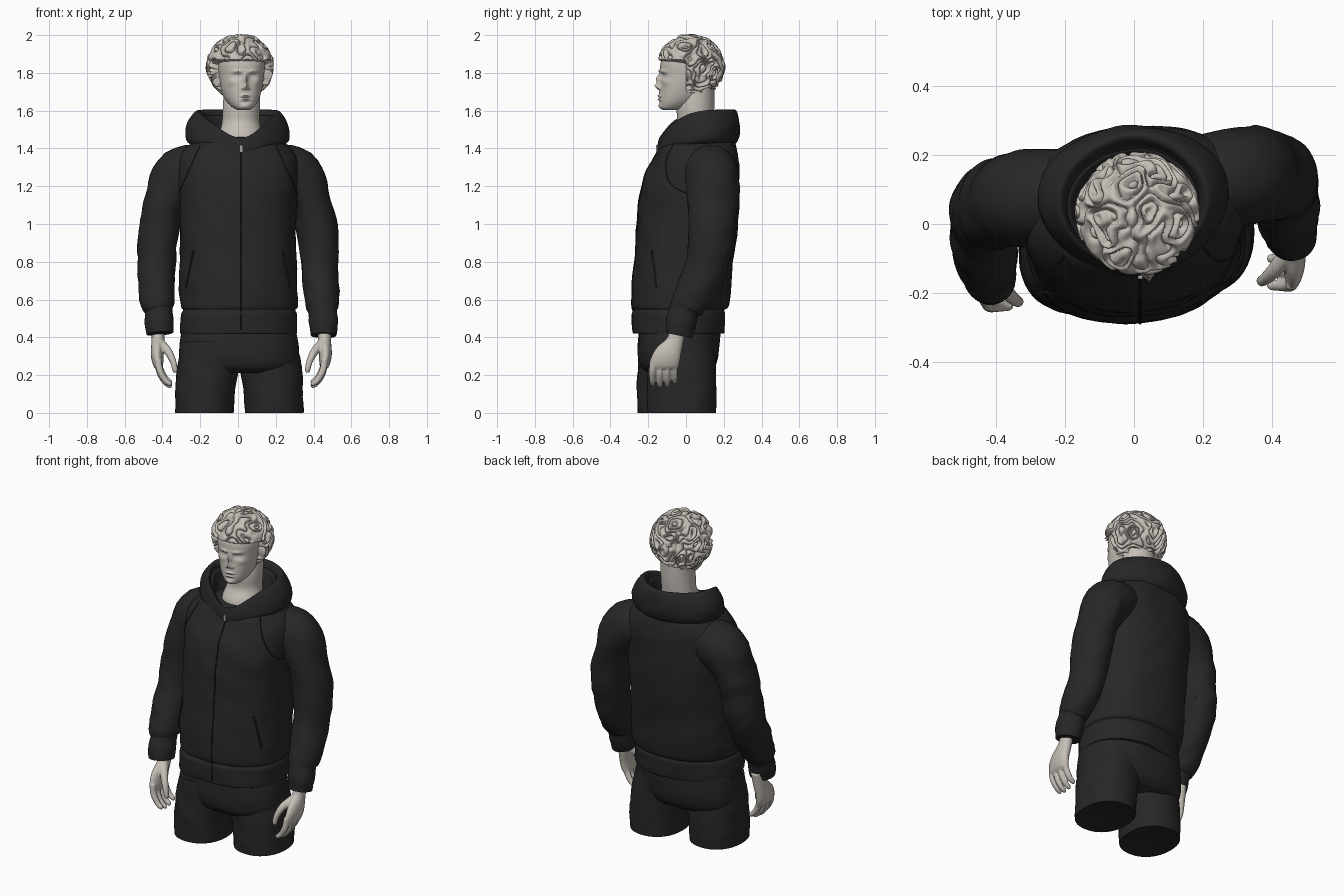
import bpy, bmesh, math
from mathutils import Vector, Matrix, noise
from mathutils.bvhtree import BVHTree

cube = bpy.data.objects.get("Cube")
if cube:
    bpy.data.objects.remove(cube, do_unlink=True)


def material(name, rgb):
    m = bpy.data.materials.new(name)
    m.use_nodes = True
    m.diffuse_color = (*rgb, 1)
    m.node_tree.nodes["Principled BSDF"].inputs["Base Color"].default_value = (*rgb, 1)
    return m


SKIN = material("pale stone", (0.56, 0.52, 0.47))
CLOTH = material("black cloth", (0.02, 0.02, 0.02))
SEAM = material("dark seam", (0.011, 0.011, 0.011))
METAL = material("zip metal", (0.42, 0.42, 0.42))


def finish(bm, name, mat):
    bmesh.ops.recalc_face_normals(bm, faces=bm.faces)
    me = bpy.data.meshes.new(name)
    bm.to_mesh(me)
    bm.free()
    me.materials.append(mat)
    ob = bpy.data.objects.new(name, me)
    bpy.context.collection.objects.link(ob)
    bpy.ops.object.select_all(action='DESELECT')
    ob.select_set(True)
    bpy.context.view_layer.objects.active = ob
    bpy.ops.object.shade_smooth_by_angle(angle=math.radians(50))
    return ob


def spline(rows, n):
    """Smoothly interpolate rows of numbers, n steps per span."""
    out = []
    for i in range(len(rows) - 1):
        a, b, c, d = (rows[max(0, min(len(rows) - 1, i + k))] for k in (-1, 0, 1, 2))
        for s in range(n):
            t = s / n
            out.append([q + t / 2 * (r - p + t * (2 * p - 5 * q + 4 * r - w + t * (3 * (q - r) + w - p)))
                        for p, q, r, w in zip(a, b, c, d)])
    return out + [list(rows[-1])]


def loft(name, rings, mat, sculpt=None):
    bm = bmesh.new()
    loops = [[bm.verts.new(sculpt(p) if sculpt else p) for p in ring] for ring in rings]
    n = len(loops[0])
    for lo, hi in zip(loops, loops[1:]):
        for i in range(n):
            bm.faces.new((lo[i], lo[(i + 1) % n], hi[(i + 1) % n], hi[i]))
    bm.faces.new(loops[0])
    bm.faces.new(loops[-1])
    return finish(bm, name, mat)


def angles(n):
    return [2 * math.pi * i / n for i in range(n)]


def bend(v, power):
    return math.copysign(abs(v) ** (2 / power), v)


def stack(rows, n=48, steps=6, power=2.0):
    """Level rings from rows of z, centre x, half width, front y, back y."""
    return [[Vector((cx + rx * bend(math.sin(a), power),
                     (yf + yb) / 2 - (yb - yf) / 2 * bend(math.cos(a), power), z))
             for a in angles(n)] for z, cx, rx, yf, yb in spline(rows, steps)]


def tube(rows, n=32, steps=6):
    """Rings across a path of x, y, z, side radius, front radius."""
    pts = spline(rows, steps)
    rings = []
    for i, (x, y, z, rx, ry) in enumerate(pts):
        t = Vector(pts[min(i + 1, len(pts) - 1)][:3]) - Vector(pts[max(i - 1, 0)][:3])
        side = t.cross(Vector((0, 1, 0))).normalized()
        front = side.cross(t).normalized()
        rings.append([Vector((x, y, z)) + side * rx * math.cos(a) + front * ry * math.sin(a) for a in angles(n)])
    return rings


def folds(amount, shear=0.0):
    """Soft cloth creases, with an optional twist of the body."""
    def move(p):
        q = Vector((p.x * 6, p.y * 6, p.z * 9 + p.x * 5))
        out = Vector((p.x, p.y, 0)) - Vector((math.copysign(0.4, p.x) if abs(p.x) > 0.34 else 0, 0, 0))
        ease = min(1, p.z / 0.05)
        d = (noise.noise(q) + 0.5 * abs(noise.noise(q * 2))) * amount * ease
        return p + out.normalized() * d + Vector((0, shear * p.x, 0))
    return move


# Jacket body with ribbed hem
torso = loft("jacket_body", stack([
    (.42, .005, .30, -.275, .185), (.43, .005, .307, -.285, .197), (.52, .005, .306, -.285, .203),
    (.545, .005, .298, -.276, .198), (.57, .005, .311, -.285, .222), (.70, 0, .313, -.28, .24),
    (.90, 0, .305, -.265, .262), (1.10, 0, .31, -.25, .28), (1.25, 0, .32, -.22, .282),
    (1.35, 0, .315, -.17, .275), (1.42, 0, .26, -.135, .262), (1.46, 0, .19, -.10, .24)],
    n=96, power=2.3), CLOTH, folds(.008, .06))

# Sleeves: each path runs from inside the shoulder to the cuff
right_path = [(-.15, .09, 1.30, .12, .13), (-.30, .075, 1.26, .145, .14), (-.385, .06, 1.12, .11, .13),
              (-.42, .045, .95, .11, .12), (-.43, .01, .80, .102, .115), (-.43, -.06, .66, .095, .105),
              (-.425, -.115, .57, .086, .09), (-.42, -.125, .54, .073, .075), (-.417, -.145, .48, .077, .077),
              (-.412, -.155, .42, .07, .07)]
left_path = [(.15, .11, 1.30, .12, .13), (.30, .135, 1.26, .145, .14), (.38, .14, 1.12, .11, .135),
             (.42, .135, .95, .11, .125), (.43, .115, .80, .10, .115), (.437, .06, .66, .093, .105),
             (.447, .005, .57, .084, .09), (.45, -.01, .54, .072, .075), (.455, -.025, .48, .076, .077),
             (.455, -.04, .41, .069, .07)]
sleeves = [loft(side + "_sleeve", tube(path, 40), CLOTH, folds(.013))
           for side, path in (("right", right_path), ("left", left_path))]

# Hood bunched around the neck: half width, front y, back y, front z, back z
hood_rows = [(.23, -.155, .25, 1.36, 1.41), (.275, -.155, .275, 1.40, 1.44), (.28, -.15, .285, 1.425, 1.49),
             (.262, -.145, .28, 1.445, 1.55), (.228, -.14, .262, 1.455, 1.60), (.208, -.135, .24, 1.455, 1.60),
             (.195, -.125, .22, 1.44, 1.565), (.192, -.12, .215, 1.435, 1.575), (.175, -.115, .20, 1.43, 1.56),
             (.15, -.11, .17, 1.42, 1.48), (.12, -.09, .14, 1.40, 1.43)]
hood_rings = []
for rx, yf, yb, zf, zb in spline(hood_rows, 5):
    ring = []
    for a in angles(72):
        c = math.cos(a)
        w = ((1 + c) / 2) ** 4
        ring.append(Vector((-.005 + rx * math.sin(a) * (1 - .25 * w) + .02 * w,
                            (yf + yb) / 2 - (yb - yf) / 2 * c, zb + (zf - zb) * w)))
    hood_rings.append(ring)
loft("hood", hood_rings, CLOTH, folds(.007, .04))

# Shorts
loft("shorts_hips", stack([(.21, .005, .25, -.20, .12), (.25, .005, .31, -.24, .155),
                           (.34, .005, .318, -.255, .175), (.46, .005, .295, -.25, .18)],
                          n=64, power=2.4), CLOTH, folds(.005))
for side, cx, cy in (("right", -.178, -.075), ("left", .192, -.022)):
    inward = .005 - cx
    rows = [(z, cx + inward * k, r, cy - f, cy + f) for z, k, r, f in
            ((0, 0, .153, .18), (.01, 0, .156, .181), (.12, .03, .157, .182), (.24, .1, .165, .18),
             (.38, .2, .155, .17))]
    loft(side + "_shorts_leg", stack(rows, power=2.2), CLOTH, folds(.008))

# Seams, pockets and zip laid on the jacket surface
trees = [BVHTree.FromPolygons([v.co for v in o.data.vertices], [p.vertices for p in o.data.polygons])
         for o in [torso] + sleeves]


def surface(x, z):
    hits = [t.ray_cast(Vector((x, -1, z)), Vector((0, 1, 0)))[0] for t in trees]
    return min((h for h in hits if h), key=lambda h: h.y)


def strip(name, start, end, radius, mat, count=24):
    cu = bpy.data.curves.new(name, 'CURVE')
    cu.dimensions = '3D'
    cu.bevel_depth = radius
    cu.bevel_resolution = 1
    sp = cu.splines.new('POLY')
    sp.points.add(count - 1)
    a, b = Vector(start), Vector(end)
    for i, p in enumerate(sp.points):
        x, z = a.lerp(b, i / (count - 1))
        p.co = (*surface(x, z), 1)
    cu.materials.append(mat)
    bpy.context.collection.objects.link(bpy.data.objects.new(name, cu))


strip("zip_line", (.018, 1.40), (.018, .44), .004, SEAM, 50)
for side, s in (("right", -1), ("left", 1)):
    strip(side + "_pocket", (s * .235, .86), (s * .275, .66), .006, SEAM)
    strip(side + "_raglan_seam", (s * .20, 1.42), (s * .315, 1.16), .003, SEAM)
bm = bmesh.new()
bmesh.ops.create_cube(bm, size=1, matrix=Matrix.Translation((.018, surface(.018, 1.39).y - .006, 1.40))
                      @ Matrix.Diagonal((.014, .012, .035, 1)))
finish(bm, "zip_pull", METAL)

# Neck
loft("neck", stack([(1.38, .015, .125, -.09, .14), (1.47, .015, .115, -.09, .14), (1.54, .015, .10, -.05, .145),
                    (1.62, .018, .098, -.048, .15), (1.72, .02, .095, -.02, .15)]), SKIN)

# Head, shaped in its own frame and then turned slightly to its left
TURN = Matrix.Translation((.012, .02, 0)) @ Matrix.Rotation(math.radians(10), 4, 'Z')
# Face bumps: x, z, width, height, push backward
FEATURES = [(0, 1.768, .011, .026, -.024), (0, 1.730, .012, .014, -.028), (.015, 1.719, .008, .008, -.013),
            (.04, 1.808, .028, .009, -.010), (.043, 1.782, .02, .012, .015), (.045, 1.781, .013, .007, -.008),
            (0, 1.679, .022, .006, -.010), (0, 1.669, .028, .003, .005), (0, 1.660, .02, .006, -.009),
            (0, 1.645, .022, .007, .005), (0, 1.622, .022, .012, -.008), (.068, 1.75, .02, .018, -.006)]


def face(p):
    if p.y < -.02:
        fade = min(1, (-.02 - p.y) / .05)
        for fx, fz, w, h, push in FEATURES:
            for s in ((1, -1) if fx else (1,)):
                p.y += fade * push * math.exp(-((p.x - s * fx) / w) ** 2 - ((p.z - fz) / h) ** 2)
    return TURN @ p


loft("head", stack([(1.604, 0, .03, -.145, -.06), (1.615, 0, .052, -.157, -.02), (1.64, 0, .075, -.163, .03),
                    (1.68, 0, .097, -.163, .09), (1.73, 0, .112, -.16, .12), (1.79, 0, .122, -.157, .14),
                    (1.85, 0, .128, -.155, .145), (1.91, 0, .12, -.13, .13), (1.96, 0, .07, -.07, .08)],
                   n=128, steps=11, power=2.2), SKIN, face)

# Curly hair: a cap with worm-like ridges, tucked under the skin at the face
bm = bmesh.new()
bmesh.ops.create_icosphere(bm, subdivisions=7, radius=1)
for v in bm.verts:
    d = v.co.copy()
    p = Vector((d.x * .163, d.y * .163 + .005, d.z * .155 + 1.833))
    warp = noise.noise_vector(p * 22) * .012
    curl = abs(math.sin(9 * noise.noise((p + warp) * 15)))
    hide = max(0, min(1, (1.868 - p.z) / .02)) * max(0, min(1, (-.035 - p.y) / .03))
    lift = .02 * curl ** .7 + .008 * noise.noise(p * 20) - .002
    p += d * lift * (1 - hide)
    p -= d * .06 * hide
    v.co = TURN @ p
finish(bm, "curly_hair", SKIN)

# Hands: palm, four curled fingers and a thumb fused together
for side, s, dx, dy in (("left", 1, 0, 0), ("right", -1, .035, -.06)):
    paths = [[(.455, -.04, .46, .036, .042), (.459, -.058, .38, .034, .046), (.463, -.095, .31, .034, .072),
              (.458, -.115, .26, .028, .078), (.452, -.118, .235, .018, .07)]]
    for k, drop in enumerate((.01, 0, .005, .022)):
        y = -.178 + .039 * k
        paths.append([(.457, y + .004, .28, .018, .018), (.449, y, .215 + drop, .018, .018),
                      (.422, y, .165 + drop, .016, .016), (.395, y, .143 + drop, .013, .013),
                      (.386, y, .138 + drop, .006, .006)])
    paths.append([(.445, -.08, .37, .024, .026), (.405, -.135, .325, .022, .022), (.378, -.16, .27, .017, .018),
                  (.368, -.165, .225, .014, .015), (.366, -.166, .212, .006, .007)])
    bm = bmesh.new()
    for path in paths:
        loops = [[bm.verts.new((s * p.x + dx, p.y + dy, p.z)) for p in r] for r in tube(path, 16, 4)]
        for lo, hi in zip(loops, loops[1:]):
            for i in range(16):
                bm.faces.new((lo[i], lo[i - 1], hi[i - 1], hi[i]))
        bm.faces.new(loops[0])
        bm.faces.new(loops[-1])
    hand = finish(bm, side + "_hand", SKIN)
    fuse = hand.modifiers.new("fuse", 'REMESH')
    fuse.mode = 'VOXEL'
    fuse.voxel_size = .005
    fuse.use_smooth_shade = True
    soften = hand.modifiers.new("soften", 'SMOOTH')
    soften.iterations = 3
